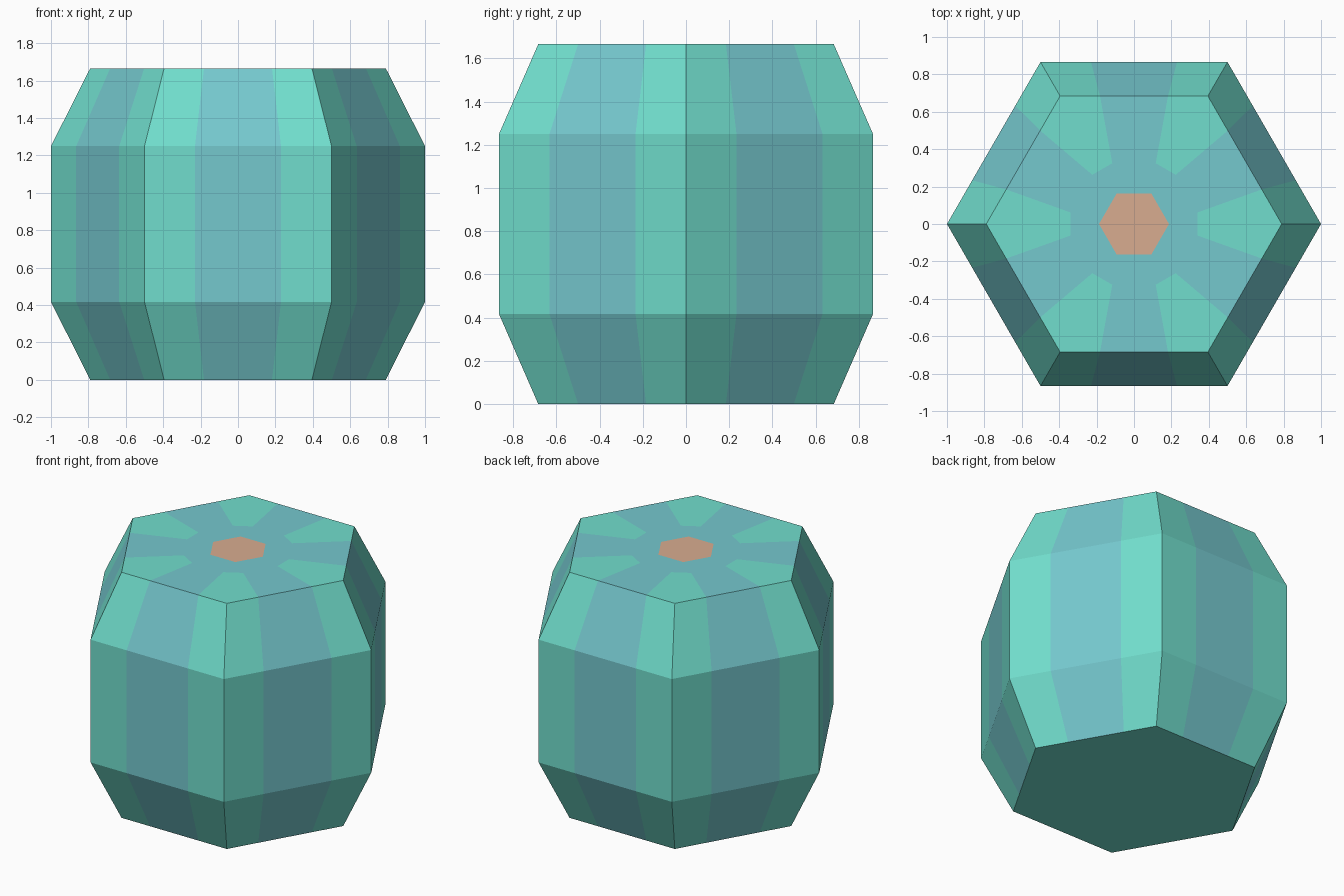
import bpy, bmesh
from math import cos, sin, radians
from mathutils import Vector

if "Cube" in bpy.data.objects:
    bpy.data.objects.remove(bpy.data.objects["Cube"])


def material(name, srgb):
    m = bpy.data.materials.new(name)
    m.diffuse_color = [((c / 255 + 0.055) / 1.055) ** 2.4 for c in srgb] + [1]
    m.use_nodes = True
    m.node_tree.nodes["Principled BSDF"].inputs["Base Color"].default_value = m.diffuse_color
    return m


mats = [material("green rind", (113, 222, 205)),
        material("blue stripe", (117, 200, 206)),
        material("orange stem scar", (217, 172, 144))]
GREEN, BLUE, ORANGE = range(3)

bm = bmesh.new()
SIDES = 6
HEIGHT = 1.666


def corner(k, r, z):
    a = radians(60 * k)
    return Vector((r * cos(a), r * sin(a), z))


def ring(r, z, cuts):
    """Hexagon ring with each side split at the given fractions."""
    return [bm.verts.new(corner(k, r, z).lerp(corner(k + 1, r, z), t))
            for k in range(SIDES) for t in cuts]


def face(verts, mat):
    bm.faces.new(verts).material_index = mat


# Rind: stacked hexagon rings, with a blue stripe down each side
CUTS = (0, 0.27, 0.73)
rings = [ring(r, z, CUTS) for r, z in
         ((0.79, 0), (1, 0.417), (1, 1.25), (0.79, HEIGHT))]
n = len(rings[0])
for low, high in zip(rings, rings[1:]):
    for i in range(n):
        j = (i + 1) % n
        face((low[i], low[j], high[j], high[i]), BLUE if i % 3 == 1 else GREEN)

# Plain base
face(rings[0][::-1], GREEN)

# Top: stripes run into a blue hub around the orange scar
rim = rings[-1]
hub = ring(0.375, HEIGHT, (0.19, 0.81))
scar = ring(0.187, HEIGHT, (0,))
for k in range(SIDES):
    nxt = (k + 1) % SIDES
    a, b = hub[2 * k], hub[2 * k + 1]
    prev = hub[2 * k - 1]
    face((rim[3 * k + 1], rim[3 * k + 2], b, a), BLUE)
    face((rim[3 * k - 1], rim[3 * k], rim[3 * k + 1], a, prev), GREEN)
    face((scar[k], a, b, scar[nxt]), BLUE)
    face((scar[k], prev, a), BLUE)
face(scar, ORANGE)

bmesh.ops.recalc_face_normals(bm, faces=bm.faces)
mesh = bpy.data.meshes.new("melon")
bm.to_mesh(mesh)
bm.free()
for m in mats:
    mesh.materials.append(m)
bpy.context.collection.objects.link(bpy.data.objects.new("melon", mesh))
